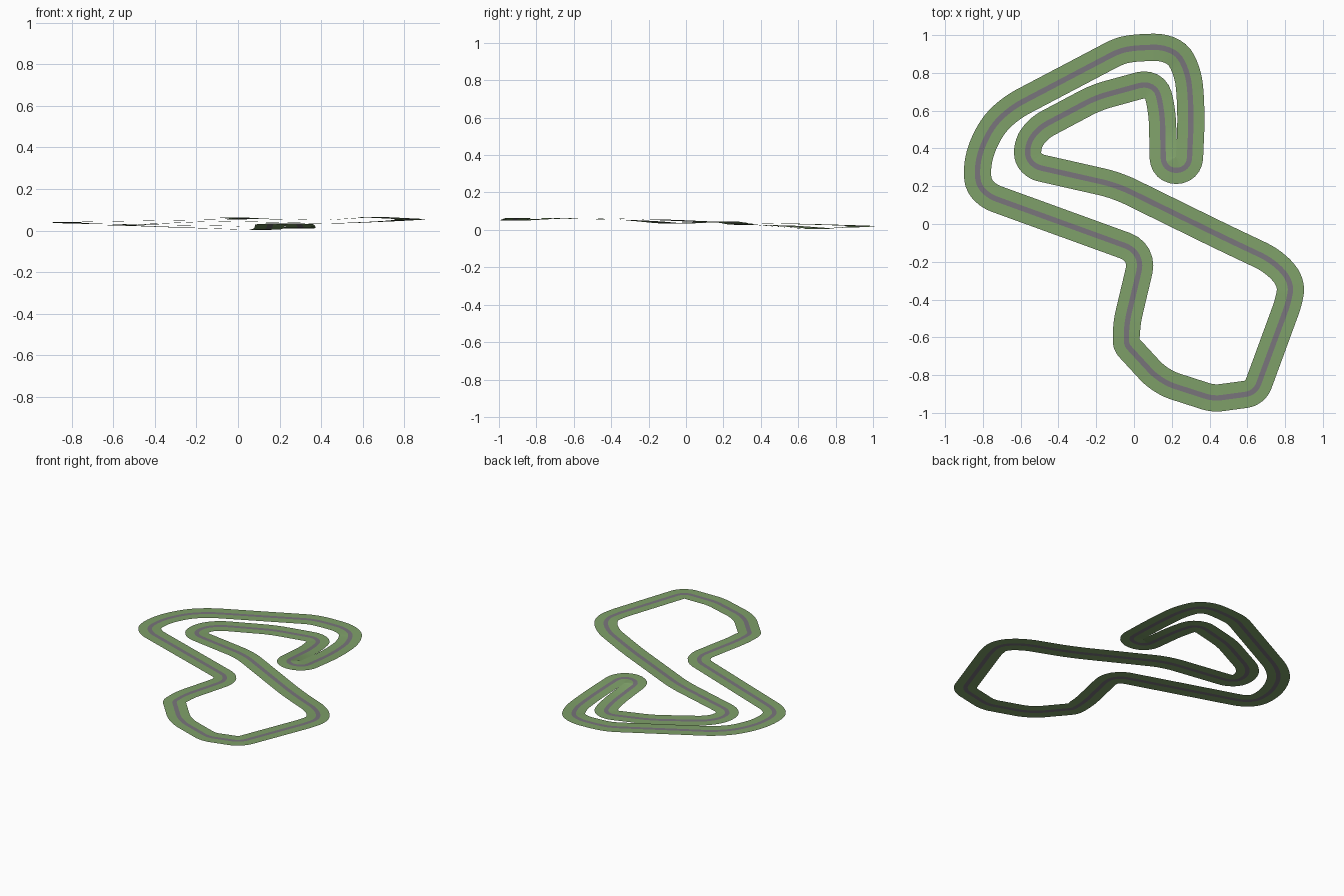
import bpy
from mathutils import Vector

if "Cube" in bpy.data.objects:
    bpy.data.objects.remove(bpy.data.objects["Cube"])

# Track centreline as a closed polygon: x, y, height, length of corner rounding
CORNERS = [
    (-.03, .93, .021, .07), (.20, .94, .018, .10), (.285, .82, .010, .09), (.305, .60, .012, .12),
    (.291, .284, .034, .067), (.156, .284, .034, .067), (.15, .60, .008, .08), (.11, .755, .002, .085),
    (-.20, .67, .012, .06), (-.52, .50, .024, .07), (-.575, .39, .026, .06), (-.54, .307, .027, .05),
    (-.09, .205, .046, .08), (.46, -.065, .033, .10), (.745, -.20, .046, .08), (.835, -.31, .053, .06),
    (.82, -.41, .056, .05), (.642, -.895, .065, .05), (.42, -.925, .050, .04), (.14, -.835, .055, .08),
    (-.04, -.64, .063, .02), (-.04, -.53, .064, .06), (.05, -.15, .055, .10), (-.805, .16, .041, .08),
    (-.84, .28, .039, .09), (-.79, .46, .035, .10), (-.68, .60, .032, .10), (-.10, .905, .023, .02),
]
ROAD, EDGE, STEPS = .014, .072, 6


def rounded_loop(corners):
    """Polygon with straight sides and near-circular rounded corners."""
    n, out = len(corners), []
    for i in range(n):
        a, p, b = (Vector(corners[(i + k) % n][:3]) for k in (-1, 0, 1))
        cut = corners[i][3]
        d0, d1 = (a - p), (b - p)
        start = p + d0.normalized() * min(cut, d0.length * .49)
        end = p + d1.normalized() * min(cut, d1.length * .49)
        h0, h1 = start.lerp(p, .58), end.lerp(p, .58)
        for s in range(STEPS + 1):
            t = s / STEPS
            u = 1 - t
            out.append(start * u**3 + h0 * 3*u*u*t + h1 * 3*u*t*t + end * t**3)
    return out


def offset(line, dist):
    """Parallel line; points that would fold back in tight bends are merged."""
    n, out, prev = len(line), [], None
    for i in range(n):
        t = ((line[(i + 1) % n] - line[i]).normalized()
             + (line[i] - line[i - 1]).normalized()).normalized()
        q = line[i] + Vector((-t.y, t.x, 0)).normalized() * dist
        if prev is not None and (q - prev).dot(t) < 0:
            q = prev.copy()
        out.append(q)
        prev = q
    return out


def ribbon(name, left, right, color):
    n = len(left)
    faces = [(i, n + i, n + (i + 1) % n, (i + 1) % n) for i in range(n)]
    mesh = bpy.data.meshes.new(name)
    mesh.from_pydata([*left, *right], [], faces)
    mesh.validate()
    mat = bpy.data.materials.new(name)
    mat.diffuse_color = (*color, 1)
    mat.use_nodes = True
    mat.node_tree.nodes["Principled BSDF"].inputs["Base Color"].default_value = mat.diffuse_color
    mesh.materials.append(mat)
    mesh.shade_smooth()
    obj = bpy.data.objects.new(name, mesh)
    bpy.context.collection.objects.link(obj)
    return obj


centre = rounded_loop(CORNERS)
lines = [offset(centre, d) for d in (EDGE, ROAD, -ROAD, -EDGE)]
GREEN, GREY = (.21, .35, .14), (.19, .175, .20)

# Asphalt strip with a grass verge on each side
ribbon("road", lines[1], lines[2], GREY)
ribbon("grass_verge_left", lines[0], lines[1], GREEN)
ribbon("grass_verge_right", lines[2], lines[3], GREEN)
